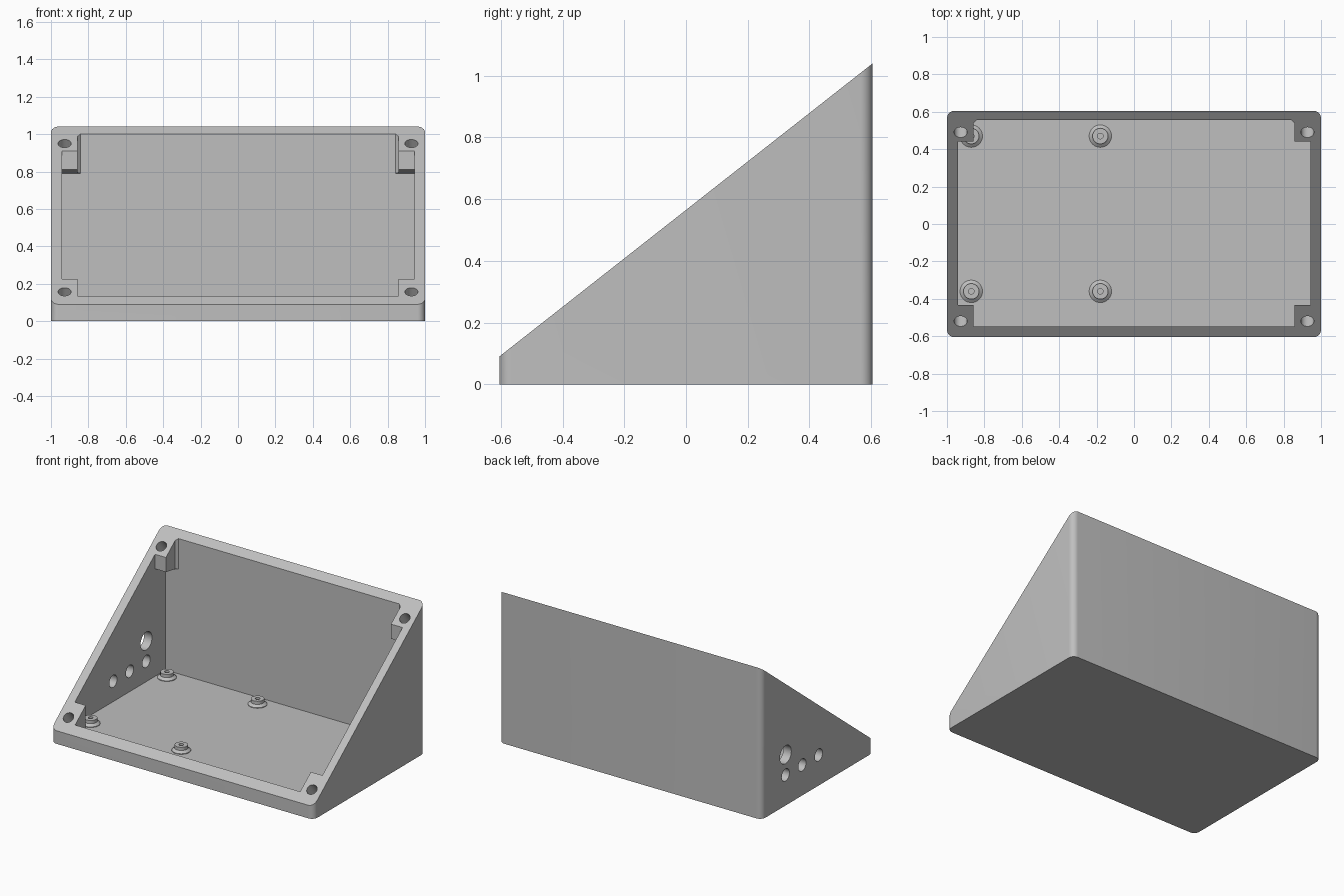
import bpy, bmesh, math
from mathutils import Matrix, Vector

if "Cube" in bpy.data.objects:
    bpy.data.objects.remove(bpy.data.objects["Cube"])

HX, HY = 1.0, 0.605            # half width and half depth
Z_FRONT, Z_BACK = 0.09, 1.04   # wall heights
FLOOR = 0.07
SLOPE = (Z_BACK - Z_FRONT) / (2 * HY)
TILT = math.atan(SLOPE)

grey = bpy.data.materials.new("plain grey")
grey.use_nodes = True
colour = (0.52, 0.52, 0.52, 1)
grey.diffuse_color = colour
grey.node_tree.nodes["Principled BSDF"].inputs["Base Color"].default_value = colour


def rim_z(y):
    return Z_FRONT + (y + HY) * SLOPE


def make(name, bm):
    bmesh.ops.recalc_face_normals(bm, faces=bm.faces)
    mesh = bpy.data.meshes.new(name)
    bm.to_mesh(mesh)
    bm.free()
    mesh.materials.append(grey)
    obj = bpy.data.objects.new(name, mesh)
    bpy.context.collection.objects.link(obj)
    return obj


def prism(name, points, low, high, along_x=False):
    """Extrude an outline upward (x, y) or sideways (y, z)."""
    bm = bmesh.new()
    place = (lambda a, b, h: (h, a, b)) if along_x else (lambda a, b, h: (a, b, h))
    face = bm.faces.new([bm.verts.new(place(a, b, low)) for a, b in points])
    out = bmesh.ops.extrude_face_region(bm, geom=[face])
    verts = [v for v in out["geom"] if isinstance(v, bmesh.types.BMVert)]
    bmesh.ops.translate(bm, verts=verts, vec=Vector(place(0, 0, high - low)))
    return make(name, bm)


def rectangle(x0, x1, y0, y1):
    return [(x0, y0), (x1, y0), (x1, y1), (x0, y1)]


def cylinder(name, radius, depth, place, rotation):
    bm = bmesh.new()
    bmesh.ops.create_cone(bm, cap_ends=True, segments=32, radius1=radius, radius2=radius,
                          depth=depth, matrix=Matrix.Translation(place) @ rotation)
    return make(name, bm)


def rounded_outline(hx, hy, r, steps=8):
    points = []
    for i, (sx, sy) in enumerate([(1, 1), (-1, 1), (-1, -1), (1, -1)]):
        for k in range(steps + 1):
            a = math.pi / 2 * (i + k / steps)
            points.append((sx * (hx - r) + r * math.cos(a), sy * (hy - r) + r * math.sin(a)))
    return points


body = prism("enclosure_body", rounded_outline(HX, HY, 0.04), 0, 1.2)
tools = []


def combine(tool, operation):
    mod = body.modifiers.new(tool.name, "BOOLEAN")
    mod.operation, mod.solver, mod.object = operation, "EXACT", tool
    tool.hide_render = True
    tools.append(tool)


# Open cavity
combine(prism("cavity_cutter", rectangle(-0.94, 0.945, -0.548, 0.555), FLOOR, 1.3), "DIFFERENCE")

# Corner screw posts: front ones reach the floor, back ones hang under the rim
back_post = [(0.965, 0.44), (0.857, 0.44), (0.857, 0.54), (0.842, 0.555), (0.842, 0.58), (0.965, 0.58)]
for side in (-1, 1):
    combine(prism("front_post", rectangle(side * 0.857, side * 0.965, -0.575, -0.432), 0.04, 1.15), "UNION")
    post = prism("back_post", [(side * x, y) for x, y in back_post], 0.7, 1.15)
    for v in post.data.vertices:
        if v.co.z < 1:
            v.co.z = 0.81 - (v.co.y - 0.44) * 0.17
    combine(post, "UNION")

# Sloped cut across the top
combine(prism("slope_cutter", [(-0.8, rim_z(-0.8)), (0.8, rim_z(0.8)), (0.8, 2), (-0.8, 2)],
              -1.5, 1.5, along_x=True), "DIFFERENCE")

# Screw holes square to the slope
for x in (-0.927, 0.927):
    for y in (-0.52, 0.49):
        combine(cylinder("screw_hole_cutter", 0.035, 0.2, (x, y, rim_z(y)),
                         Matrix.Rotation(TILT, 4, "X")), "DIFFERENCE")

# Connector holes through the right wall
for y, z, r in [(0.345, 0.35, 0.062), (0.345, 0.21, 0.042), (0.165, 0.21, 0.042), (-0.015, 0.21, 0.042)]:
    combine(cylinder("side_hole_cutter", r, 0.2, (-0.97, y, z),
                     Matrix.Rotation(math.pi / 2, 4, "Y")), "DIFFERENCE")

# Bake the cuts and drop the cutters
bpy.context.view_layer.update()
baked = bpy.data.meshes.new_from_object(body.evaluated_get(bpy.context.evaluated_depsgraph_get()))
body.modifiers.clear()
body.data = baked
baked.materials.clear()
baked.materials.append(grey)
for poly in baked.polygons:
    poly.material_index = 0
for tool in tools:
    bpy.data.objects.remove(tool)


# Board standoffs with flared feet and pilot holes
def standoff(x, y):
    bm = bmesh.new()
    profile = [(0.06, -0.005), (0.06, 0.004), (0.042, 0.018), (0.042, 0.04), (0.015, 0.04), (0.015, 0.002), (0, 0.002)]
    verts = [bm.verts.new((r, 0, z)) for r, z in profile]
    edges = [bm.edges.new(pair) for pair in zip(verts, verts[1:])]
    bmesh.ops.spin(bm, geom=verts + edges, cent=(0, 0, 0), axis=(0, 0, 1),
                   angle=2 * math.pi, steps=32)
    bmesh.ops.remove_doubles(bm, verts=bm.verts, dist=0.0005)
    obj = make("standoff", bm)
    obj.location = (x, y, FLOOR)
    return obj


parts = [body] + [standoff(x, y) for x in (-0.87, -0.18) for y in (-0.36, 0.47)]

# Smooth rounded surfaces, keep edges sharp
bpy.ops.object.select_all(action="DESELECT")
for part in parts:
    part.select_set(True)
bpy.context.view_layer.objects.active = body
bpy.ops.object.shade_smooth_by_angle(angle=math.radians(30))
